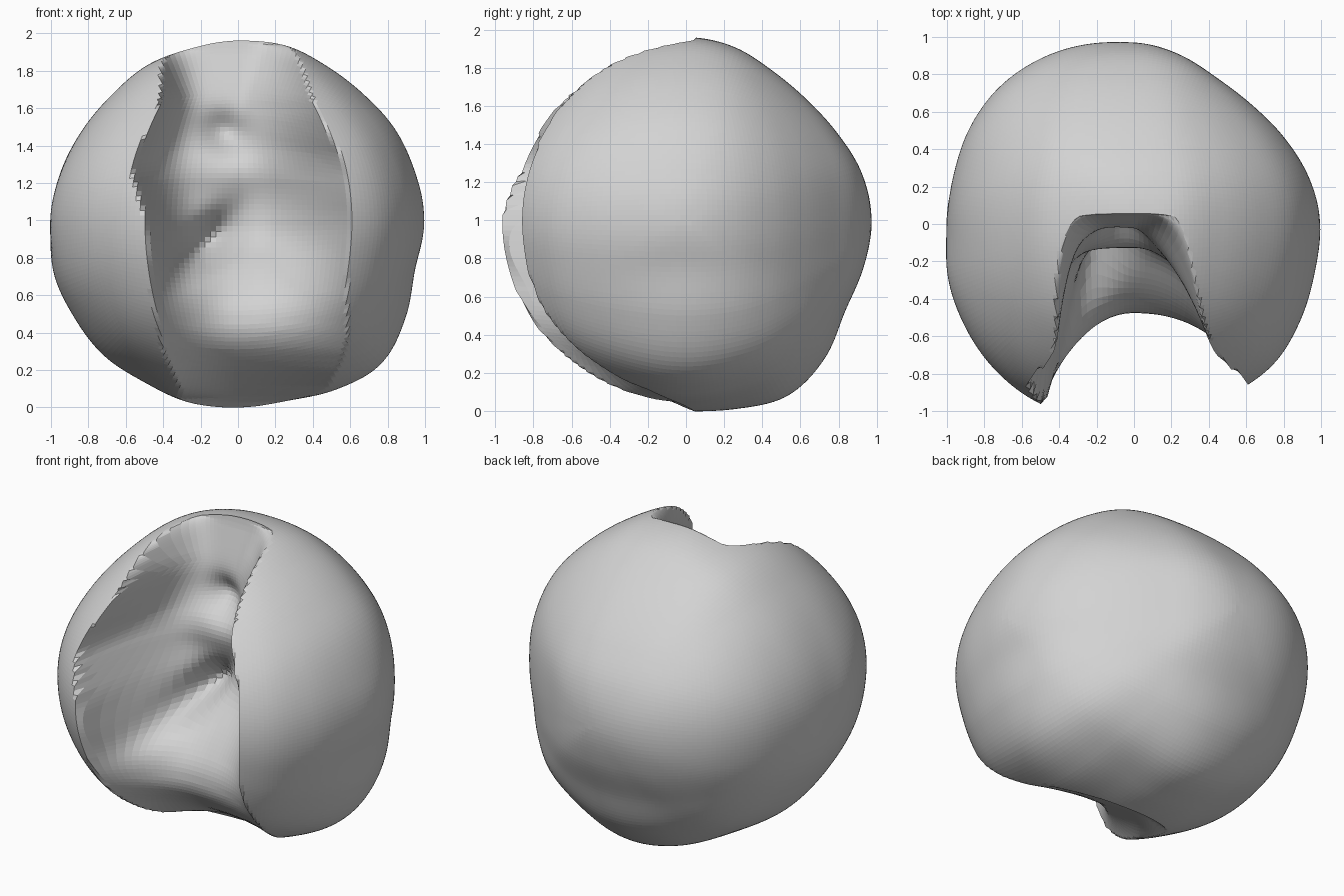
import bpy, bmesh, math
from mathutils import Vector

cube = bpy.data.objects.get("Cube")
if cube:
    bpy.data.objects.remove(cube, do_unlink=True)

# Body outlines: radius in hundredths at every 15 degrees, counter-clockwise
FRONT = [100, 98, 97, 95, 95, 97, 96, 95, 96, 95, 96, 98,
         100, 103, 102, 102, 100, 101, 100, 100, 105, 109, 104, 98]
SIDE = [97, 95, 91, 89, 90, 94, 96, 96, 96, 96, 98, 101,
        104, 105, 105, 103, 100, 98, 100, 103, 107, 103, 96, 96]
TOP = [99, 96, 92, 89, 89, 93, 97, 100, 102, 103, 102, 100,
       100, 104, 106, 108, 109, 108, 104, 104, 105, 106, 103, 100]


def outline(radii, a, b):
    """Radius of a closed outline in the direction (a, b), as a smooth spline."""
    n = len(radii)
    t = math.atan2(b, a) / math.tau % 1 * n
    i = int(t)
    s = t - i
    p, q, r, w = (radii[(i + k) % n] for k in (-1, 0, 1, 2))
    return (q + s / 2 * (r - p + s * (2 * p - 5 * q + 4 * r - w
                                      + s * (3 * (q - r) + w - p)))) / 100


def body_radius(d):
    """Blend the three outlines, each ruling near its own plane."""
    parts = [(outline(FRONT, d.x, d.z), d.y), (outline(SIDE, d.y, d.z), d.x),
             (outline(TOP, d.x, d.y), d.z)]
    weights = [1 / (off * off + .02) for _, off in parts]
    return sum(r * w for (r, _), w in zip(parts, weights)) / sum(weights)


def linear(points, t):
    if t <= points[0][0]:
        return points[0][1]
    for (a, va), (b, vb) in zip(points, points[1:]):
        if t <= b:
            return va + (vb - va) * (t - a) / (b - a)
    return points[-1][1]


def curve(points, t):
    """Rounded polyline."""
    return sum(linear(points, t + k * .03) for k in range(-2, 3)) / 5


# Bite, all by height: edge and wall steepness on each side, depth of the centre
LEFT = [(.05, .3), (.3, .4), (.6, .45), (1, .48), (1.3, .57), (1.5, .47), (1.65, .41), (1.9, .43)]
RIGHT = [(.05, .38), (.2, .5), (.4, .56), (1, .61), (1.3, .58), (1.6, .44), (1.9, .34)]
LEFT_STEEP = [(.3, 2), (.7, 2.2), (1, 4), (1.4, 5), (1.8, 6)]
RIGHT_STEEP = [(.3, 2), (.9, 2.2), (1.3, 2), (1.5, 1.6), (1.7, 1.8), (1.9, 3)]
DEPTH = [(0, .08), (.1, -.12), (.25, -.36), (.38, -.48), (.55, -.47), (.72, -.34),
         (.9, -.14), (1.1, -.1), (1.28, -.14), (1.45, -.07), (1.7, -.01), (1.95, .06)]


def pit(x, z, cx, cz, wide, tall, deep, tilt):
    """Oval hollow in the bitten face."""
    c, s = math.cos(tilt), math.sin(tilt)
    u, v = (x - cx) * c + (z - cz) * s, (z - cz) * c - (x - cx) * s
    return deep * math.exp(-(u / wide) ** 2 - (v / tall) ** 2)


def bite(x, z):
    """Depth of the bitten face."""
    edges, steepness = (LEFT, LEFT_STEEP) if x < 0 else (RIGHT, RIGHT_STEEP)
    edge = curve(edges, z)
    u = abs(x) / edge
    if u > 1.25:
        return -9
    p = curve(DEPTH, z)
    rim = -1.09 * math.sqrt(max(0, 1 - edge ** 2 - (z - 1) ** 2))
    y = p + (min(rim, p - .05) - p) * u ** curve(steepness, z)
    y += pit(x, z, -.18, .86, .22, .1, .24, .8)      # core hollow
    y += pit(x, z, -.07, 1.47, .12, .1, .1, -.5)     # stem hollow
    return min(y, .1)


# Lumpy round body from a subdivided cube
bm = bmesh.new()
bmesh.ops.create_cube(bm, size=2)
bmesh.ops.subdivide_edges(bm, edges=bm.edges[:], cuts=55, use_grid_fill=True)
for v in bm.verts:
    d = Vector([math.tan(c * math.pi / 4) for c in v.co]).normalized()
    v.co = d * body_radius(d) + Vector((0, 0, 1))

# Press the bite into the front
for v in bm.verts:
    v.co.y = max(v.co.y, bite(v.co.x, v.co.z))

mesh = bpy.data.meshes.new("bitten_fruit")
bm.to_mesh(mesh)
bm.free()
fruit = bpy.data.objects.new("bitten_fruit", mesh)
bpy.context.collection.objects.link(fruit)

# Single plain grey
grey = bpy.data.materials.new("light_grey")
grey.use_nodes = True
grey.diffuse_color = (.65, .65, .65, 1)
grey.node_tree.nodes["Principled BSDF"].inputs["Base Color"].default_value = (.65, .65, .65, 1)
mesh.materials.append(grey)
